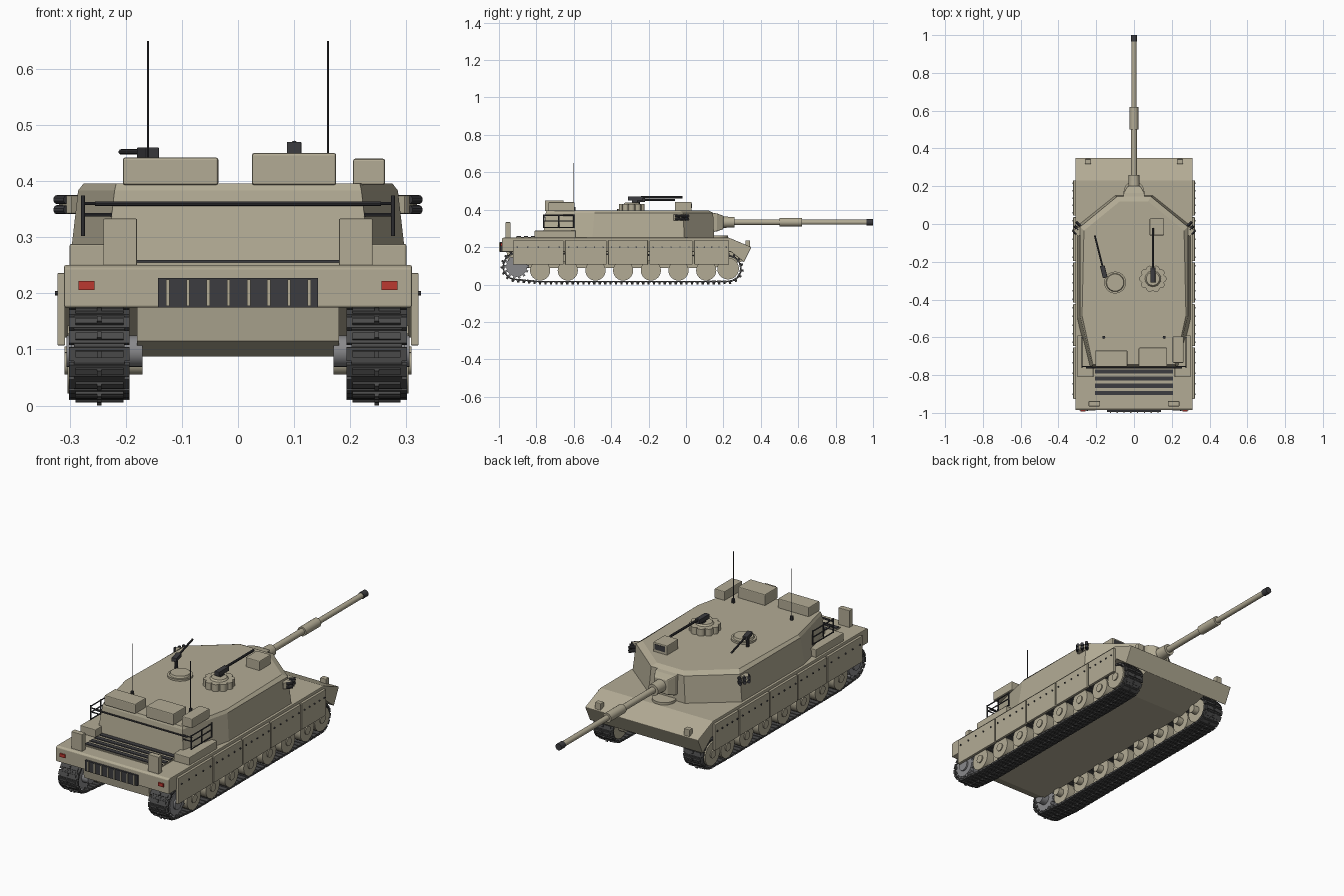
import bpy, bmesh, math
from mathutils import Vector, Matrix
from mathutils.geometry import convex_hull_2d

if "Cube" in bpy.data.objects:
    bpy.data.objects.remove(bpy.data.objects["Cube"])


def material(name, rgb):
    m = bpy.data.materials.new(name)
    m.diffuse_color = (*rgb, 1)
    m.use_nodes = True
    m.node_tree.nodes["Principled BSDF"].inputs["Base Color"].default_value = m.diffuse_color
    return m


TAN = material("tan_paint", (0.45, 0.41, 0.30))
DARK = material("dark_metal", (0.045, 0.045, 0.05))
TRACK = material("track_steel", (0.07, 0.07, 0.07))
STEEL = material("bare_steel", (0.25, 0.25, 0.26))
RED = material("red_lens", (0.5, 0.04, 0.03))


def box(bm, x0, x1, y0, y1, z0, z1, rot=None):
    c = Vector(((x0 + x1) / 2, (y0 + y1) / 2, (z0 + z1) / 2))
    m = Matrix.Translation(c)
    if rot:
        m = m @ rot
    bmesh.ops.create_cube(bm, size=1, matrix=m @ Matrix.Diagonal((x1 - x0, y1 - y0, z1 - z0, 1)))


def rod(bm, a, b, r, r2=None, n=16):
    a, b = Vector(a), Vector(b)
    d = b - a
    m = Matrix.Translation((a + b) / 2) @ d.to_track_quat('Z', 'Y').to_matrix().to_4x4()
    bmesh.ops.create_cone(bm, cap_ends=True, segments=n, radius1=r,
                          radius2=r if r2 is None else r2, depth=d.length, matrix=m)


def loft(bm, rings):
    vs = [[bm.verts.new(p) for p in ring] for ring in rings]
    n = len(vs[0])
    for lo, hi in zip(vs, vs[1:]):
        for i in range(n):
            bm.faces.new((lo[i], lo[(i + 1) % n], hi[(i + 1) % n], hi[i]))
    bm.faces.new(vs[0][::-1])
    bm.faces.new(vs[-1])


def finish(bm, name, mat, bevel=0, mirror=False, smooth=False):
    bmesh.ops.recalc_face_normals(bm, faces=bm.faces)
    me = bpy.data.meshes.new(name)
    bm.to_mesh(me)
    bm.free()
    me.materials.append(mat)
    ob = bpy.data.objects.new(name, me)
    bpy.context.collection.objects.link(ob)
    if smooth:
        bpy.context.view_layer.objects.active = ob
        ob.select_set(True)
        bpy.ops.object.shade_smooth_by_angle(angle=math.radians(35))
        ob.select_set(False)
    if bevel:
        mod = ob.modifiers.new("bevel", 'BEVEL')
        mod.width = bevel
        mod.segments = 2
    if mirror:
        ob.modifiers.new("mirror", 'MIRROR')
    return ob


def boxes(name, mat, items, bevel=0, mirror=False):
    bm = bmesh.new()
    for it in items:
        box(bm, *it)
    return finish(bm, name, mat, bevel, mirror)


def rods(name, mat, items, mirror=False, n=16):
    bm = bmesh.new()
    for it in items:
        rod(bm, *it, n=n)
    return finish(bm, name, mat, 0, mirror, True)


def prism(name, profile, half, mat=TAN, bevel=0):
    bm = bmesh.new()
    loft(bm, [[(x, y, z) for y, z in profile] for x in (-half, half)])
    return finish(bm, name, mat, bevel)


# hull: wide upper body with glacis, narrow belly between the tracks
prism("upper_hull", [(-0.985, 0.175), (-0.985, 0.245), (-0.975, 0.25), (0.23, 0.25), (0.35, 0.20),
                     (0.31, 0.12), (0.24, 0.175)], 0.31, bevel=0.003)
prism("lower_hull", [(-0.96, 0.18), (-0.95, 0.115), (-0.88, 0.087), (0.14, 0.087), (0.31, 0.125),
                     (0.30, 0.18)], 0.18)

# side skirts with bolts
cuts = [-0.93, -0.65, -0.42, -0.20, 0.04, 0.235]
boxes("side_skirt", TAN, [(0.308, 0.322, a + 0.004, b - 0.004, 0.107, 0.236)
                          for a, b in zip(cuts, cuts[1:])], 0.002, True)
rods("skirt_bolts", DARK, [((0.32, a + (b - a) * (k + 0.5) / 5, 0.2), (0.326, a + (b - a) * (k + 0.5) / 5, 0.2), 0.004)
                           for a, b in zip(cuts, cuts[1:]) for k in range(5)], True, 8)

# road wheels, idler and sprocket
wheels = [(-0.78 + 0.148 * i, 0.075, 0.054) for i in range(7)]
items = []
for y, z, r in wheels + [(0.225, 0.085, 0.058)]:
    items += [((0.20, y, z), (0.238, y, z), r), ((0.262, y, z), (0.304, y, z), r),
              ((0.17, y, z), (0.309, y, z), 0.02)]
rods("road_wheels", TAN, items, True, 24)
sy, sz = -0.905, 0.097
rods("drive_sprocket", STEEL, [((0.205, sy, sz), (0.225, sy, sz), 0.056), ((0.275, sy, sz), (0.298, sy, sz), 0.056),
                               ((0.17, sy, sz), (0.306, sy, sz), 0.028)], True, 24)
bm = bmesh.new()
for k in range(14):
    a = k * math.tau / 14
    for x in (0.215, 0.286):
        y, z = sy + 0.058 * math.cos(a), sz + 0.058 * math.sin(a)
        box(bm, x - 0.01, x + 0.01, y - 0.008, y + 0.008, z - 0.006, z + 0.006, Matrix.Rotation(a, 4, 'X'))
finish(bm, "sprocket_teeth", STEEL, mirror=True)

# track links spaced along the hull of the wheel circles
pts = [Vector((y + r * math.cos(a), z + r * math.sin(a)))
       for y, z, r in [(w[0], w[1], 0.06) for w in wheels] + [(0.225, 0.085, 0.068), (sy, sz, 0.071)]
       for a in (k * math.tau / 40 for k in range(40))]
loop = [pts[i] for i in convex_hull_2d(pts)]
edges = list(zip(loop, loop[1:] + loop[:1]))
total = sum((b - a).length for a, b in edges)
count = round(total / 0.029)
centre = sum(loop, Vector((0, 0))) / len(loop)
bm = bmesh.new()
for k in range(count):
    s = k * total / count
    for a, b in edges:
        if s <= (b - a).length:
            break
        s -= (b - a).length
    d = (b - a).normalized()
    p = a + d * s
    out = Vector((d.y, -d.x))
    if out.dot(p - centre) < 0:
        out = -out
    rot = Matrix.Rotation(math.atan2(d.y, d.x), 4, 'X')
    for (w, l, h, off) in [(0.108, 0.024, 0.010, 0), (0.085, 0.012, 0.006, 0.007),
                           (0.09, 0.031, 0.005, 0), (0.008, 0.012, 0.016, 0.007)]:
        q = p + out * off
        box(bm, 0.247 - w / 2, 0.247 + w / 2, q.x - l / 2, q.x + l / 2, q.y - h / 2, q.y + h / 2, rot)
finish(bm, "track_links", TRACK, mirror=True)


# turret: three stacked outlines with a chamfered top edge
def outline(half, z):
    return [(x, y, z) for x, y in half] + [(-x, y, z) for x, y in half[::-1]]


bm = bmesh.new()
loft(bm, [outline([(0.10, 0.15), (0.30, -0.01), (0.30, -0.50), (0.235, -0.765)], 0.252),
          outline([(0.09, 0.145), (0.285, -0.015), (0.285, -0.49), (0.22, -0.75)], 0.383),
          outline([(0.075, 0.12), (0.265, -0.035), (0.275, -0.485), (0.217, -0.745)], 0.396)])
finish(bm, "turret", TAN)

# gun mantlet and barrel
bm = bmesh.new()
loft(bm, [[(x * w, y, 0.332 + z * h) for x, z in ((-1, -1), (1, -1), (1, 1), (-1, 1))]
          for y, w, h in ((0.12, 0.06, 0.055), (0.165, 0.055, 0.048), (0.20, 0.035, 0.036))])
finish(bm, "mantlet", TAN, 0.005)
Z = 0.333
rods("gun_barrel", TAN, [((0, 0.15, Z), (0, 0.26, Z), 0.032, 0.028), ((0, 0.25, Z), (0, 0.51, Z), 0.0155),
                         ((0, 0.50, Z), (0, 0.62, Z), 0.023), ((0, 0.61, Z), (0, 0.975, Z), 0.0135)], n=24)
rods("muzzle", DARK, [((0, 0.965, Z), (0, 1.0, Z), 0.0165)], n=24)
rods("driver_hatch", TAN, [((0, 0.17, 0.245), (0, 0.17, 0.262), 0.055)], n=24)

# turret roof: cupola, hatch, sight, stowage
items = [((0.10, -0.29, 0.39), (0.10, -0.29, 0.425), 0.062), ((0.10, -0.29, 0.42), (0.10, -0.29, 0.438), 0.05, 0.035)]
for k in range(10):
    a = k * math.tau / 10
    x, y = 0.10 + 0.054 * math.cos(a), -0.29 + 0.054 * math.sin(a)
    items.append(((x, y, 0.39), (x, y, 0.43), 0.018))
rods("commander_cupola", TAN, items, n=20)
rods("loader_hatch", TAN, [((-0.10, -0.31, 0.39), (-0.10, -0.31, 0.405), 0.058),
                           ((-0.10, -0.31, 0.40), (-0.10, -0.31, 0.415), 0.05, 0.045)], n=24)
boxes("gunner_sight", TAN, [(0.083, 0.16, -0.06, 0.03, 0.39, 0.442)], 0.004)
boxes("sight_window", DARK, [(0.093, 0.15, 0.02, 0.032, 0.408, 0.434)])
boxes("stowage_boxes", TAN, [(-0.205, -0.035, -0.755, -0.67, 0.393, 0.442), (0.025, 0.175, -0.755, -0.655, 0.393, 0.45),
                             (0.205, 0.262, -0.735, -0.595, 0.393, 0.44)], 0.004)

# machine guns
boxes("cupola_gun_body", DARK, [(0.087, 0.113, -0.31, -0.23, 0.448, 0.47), (0.092, 0.108, -0.29, -0.26, 0.43, 0.45)], 0.002)
rods("cupola_gun_barrel", DARK, [((0.10, -0.24, 0.466), (0.10, -0.02, 0.466), 0.006)], n=10)
spin = Matrix.Rotation(math.radians(14), 4, 'Z')
boxes("loader_gun_body", DARK, [(-0.173, -0.148, -0.285, -0.22, 0.441, 0.46, spin)], 0.002)
rods("loader_gun_barrel", DARK, [((-0.165, -0.23, 0.452), (-0.208, -0.06, 0.452), 0.005),
                                 ((-0.16, -0.255, 0.39), (-0.16, -0.255, 0.445), 0.008)], n=10)

# antennas
rods("antennas", DARK, [((0.16, -0.6, 0.39), (0.16, -0.6, 0.415), 0.008),
                        ((0.16, -0.6, 0.41), (0.16, -0.6, 0.65), 0.0018)], True, 8)

# smoke launchers on the cheeks
boxes("smoke_bracket", TAN, [(0.275, 0.312, -0.06, -0.02, 0.342, 0.374, Matrix.Rotation(math.radians(-35), 4, 'Z'))], 0.002, True)
rods("smoke_tubes", DARK, [((0.285 + 0.010 * i, -0.01 - 0.022 * i, z), (0.307 + 0.008 * i, 0.012 - 0.022 * i, z), 0.008)
                           for i in range(3) for z in (0.349, 0.367)], True, 10)

# turret basket rails
items = [((0.276, -0.76, z), (0.276, -0.60, z), 0.003) for z in (0.305, 0.34, 0.37)]
items += [((0.276, y, 0.302), (0.276, y, 0.374), 0.0035) for y in (-0.76, -0.68, -0.60)]
items += [((0.276, -0.755, z), (0.225, -0.755, z), 0.003) for z in (0.34, 0.36)]
items += [((0, -0.762, 0.36), (0.255, -0.762, 0.36), 0.004)]
rods("basket_rails", DARK, items, True, 8)

# rear deck: side bins, louvres, corner boxes, grille, lamps
boxes("side_bin", TAN, [(0.215, 0.30, -0.81, -0.59, 0.248, 0.288)], 0.003, True)
boxes("engine_deck", TAN, [(-0.21, 0.21, -0.91, -0.76, 0.248, 0.255)])
boxes("deck_louvres", DARK, [(-0.207, 0.207, y - 0.011, y + 0.011, 0.25, 0.259)
                             for y in (-0.78, -0.818, -0.856, -0.894)])
boxes("rear_corner_box", TAN, [(0.18, 0.24, -0.965, -0.938, 0.248, 0.333)], 0.002, True)
boxes("rear_grille", DARK, [(-0.143, 0.143, -0.995, -0.98, 0.175, 0.227)])
boxes("grille_bars", TAN, [(x - 0.003, x + 0.003, -1.0, -0.985, 0.177, 0.225)
                           for x in (-0.125 + 0.036 * k for k in range(8))])
boxes("tail_lamps", RED, [(0.256, 0.284, -0.992, -0.98, 0.206, 0.222)], 0, True)

# headlights
boxes("headlight", TAN, [(0.228, 0.26, 0.317, 0.343, 0.2, 0.236)], 0.003, True)
